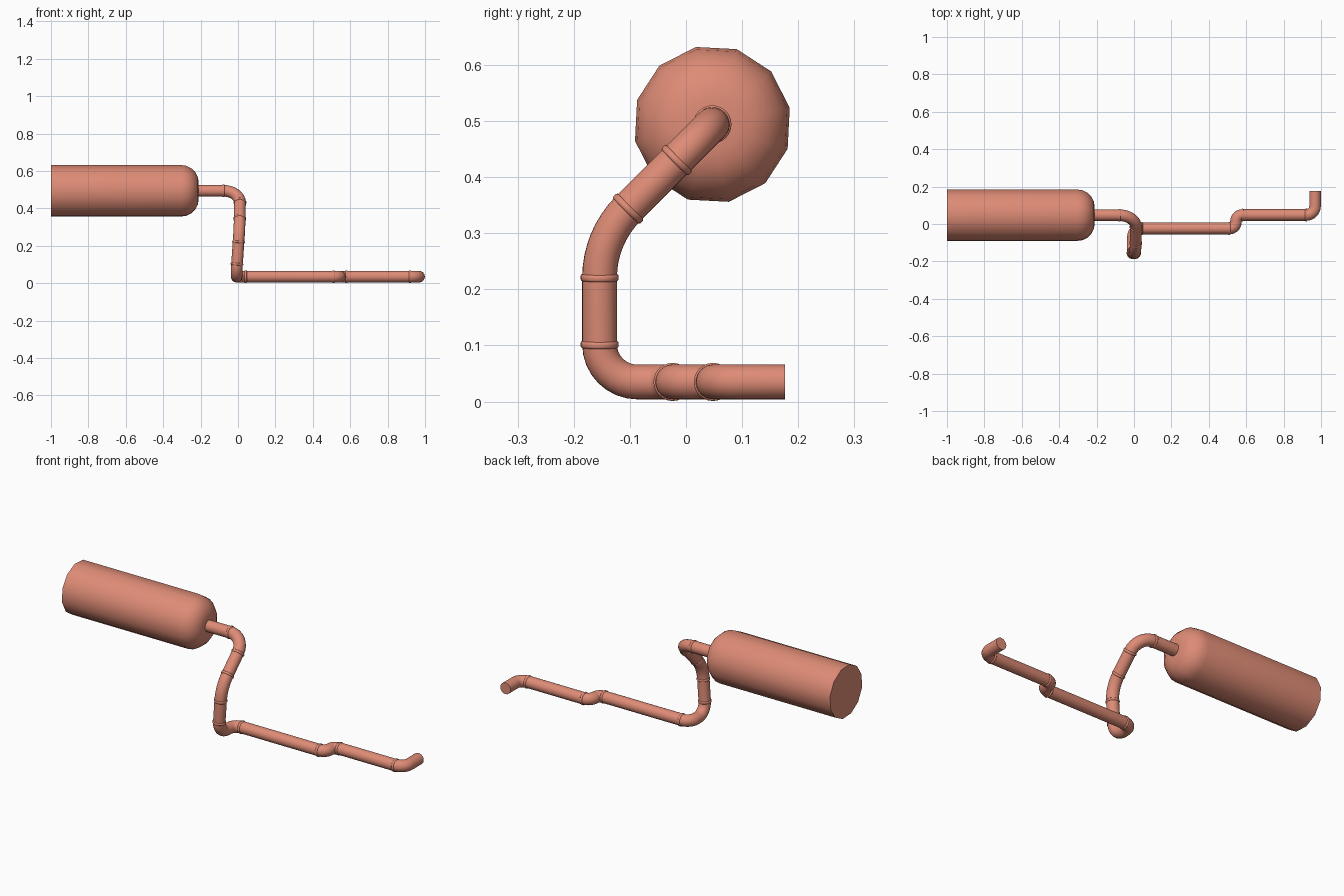
import bpy, bmesh, math
from mathutils import Vector, Matrix

cube = bpy.data.objects.get("Cube")
if cube:
    bpy.data.objects.remove(cube)

mat = bpy.data.materials.new("terracotta paint")
mat.use_nodes = True
COLOR = (0.73, 0.26, 0.18, 1)
mat.diffuse_color = COLOR
mat.node_tree.nodes["Principled BSDF"].inputs["Base Color"].default_value = COLOR

PIPE_R = 0.031


def finish(name, bm, angle=35):
    bmesh.ops.recalc_face_normals(bm, faces=bm.faces)
    mesh = bpy.data.meshes.new(name)
    bm.to_mesh(mesh)
    bm.free()
    mesh.materials.append(mat)
    obj = bpy.data.objects.new(name, mesh)
    bpy.context.collection.objects.link(obj)
    bpy.ops.object.select_all(action='DESELECT')
    obj.select_set(True)
    bpy.context.view_layer.objects.active = obj
    bpy.ops.object.shade_smooth_by_angle(angle=math.radians(angle))
    return obj


def loft(name, rings, angle=35):
    """Skin a list of vertex rings and cap both ends."""
    bm = bmesh.new()
    loops = [[bm.verts.new(p) for p in ring] for ring in rings]
    n = len(loops[0])
    for a, b in zip(loops, loops[1:]):
        for i in range(n):
            j = (i + 1) % n
            bm.faces.new((a[i], a[j], b[j], b[i]))
    bm.faces.new(loops[0])
    bm.faces.new(loops[-1])
    return finish(name, bm, angle)


def ring(center, rot, radius, sides, phase=0):
    return [center + rot @ Vector((radius * math.cos(a), radius * math.sin(a), 0))
            for a in (phase + math.tau * i / sides for i in range(sides))]


def tube(name, path, sides=24):
    """Round tube along a path, carrying its frame without twist."""
    rings, rot, last = [], None, None
    for i, p in enumerate(path):
        t = (path[min(i + 1, len(path) - 1)] - path[max(i - 1, 0)]).normalized()
        if rot is None:
            rot = t.to_track_quat('Z', 'Y').to_matrix()
        else:
            rot = last.rotation_difference(t).to_matrix() @ rot
        last = t
        rings.append(ring(p, rot, PIPE_R, sides))
    loft(name, rings)


def collar(name, p, direction):
    """Narrow rounded bead around the pipe."""
    rot = direction.to_track_quat('Z', 'Y').to_matrix()
    bm = bmesh.new()
    profile = [(-0.006, PIPE_R - 0.004), (-0.006, 0.032), (-0.003, 0.034),
               (0.003, 0.034), (0.006, 0.032), (0.006, PIPE_R - 0.004)]
    bm.free()
    loft(name, [ring(p + direction * h, rot, r, 24) for h, r in profile], 60)


# Muffler: twelve-sided can with a domed front end
axis = Matrix.Rotation(math.pi / 2, 3, 'Y')
R, dome = 0.141, 0.095
can = [(-1, R)] + [(-0.305 + dome * math.sin(a), R - dome * (1 - math.cos(a)))
                   for a in (math.pi / 2 * i / 5 for i in range(6))]
loft("muffler", [ring(Vector((x, 0.047, 0.494)), axis, r, 12, math.radians(12))
                 for x, r in can], 40)

# Pipe route: corner points with the length of each bend
route = [((-0.23, 0.047, 0.494), 0), ((0.012, 0.047, 0.494), 0.09),
         ((0.008, -0.154, 0.293), 0.072), ((-0.01, -0.154, 0.035), 0.067),
         ((-0.004, -0.024, 0.035), 0.045), ((0.545, -0.024, 0.035), 0.035),
         ((0.545, 0.048, 0.035), 0.035), ((0.968, 0.048, 0.035), 0.048),
         ((0.968, 0.176, 0.035), 0)]
points = [Vector(p) for p, _ in route]
path = [points[0]]
for k in range(1, len(points) - 1):
    corner, cut = points[k], route[k][1]
    into = (corner - points[k - 1]).normalized()
    out = (points[k + 1] - corner).normalized()
    a, b = corner - into * cut, corner + out * cut
    # circular arc between the tangent points
    turn = into.angle(out)
    radius = cut / math.tan(turn / 2)
    side = (out - into * into.dot(out)).normalized()
    for i in range(9):
        t = turn * i / 8
        path.append(a + into * radius * math.sin(t) + side * radius * (1 - math.cos(t)))
    # weld beads, skipped where two bends run together
    if k != 4 and k != 6:
        collar(f"weld_bead_in_{k}", a, into)
    if k != 3 and k != 5 and k != 7:
        collar(f"weld_bead_out_{k}", b, out)

tube("exhaust_pipe", path + [points[-1]])
